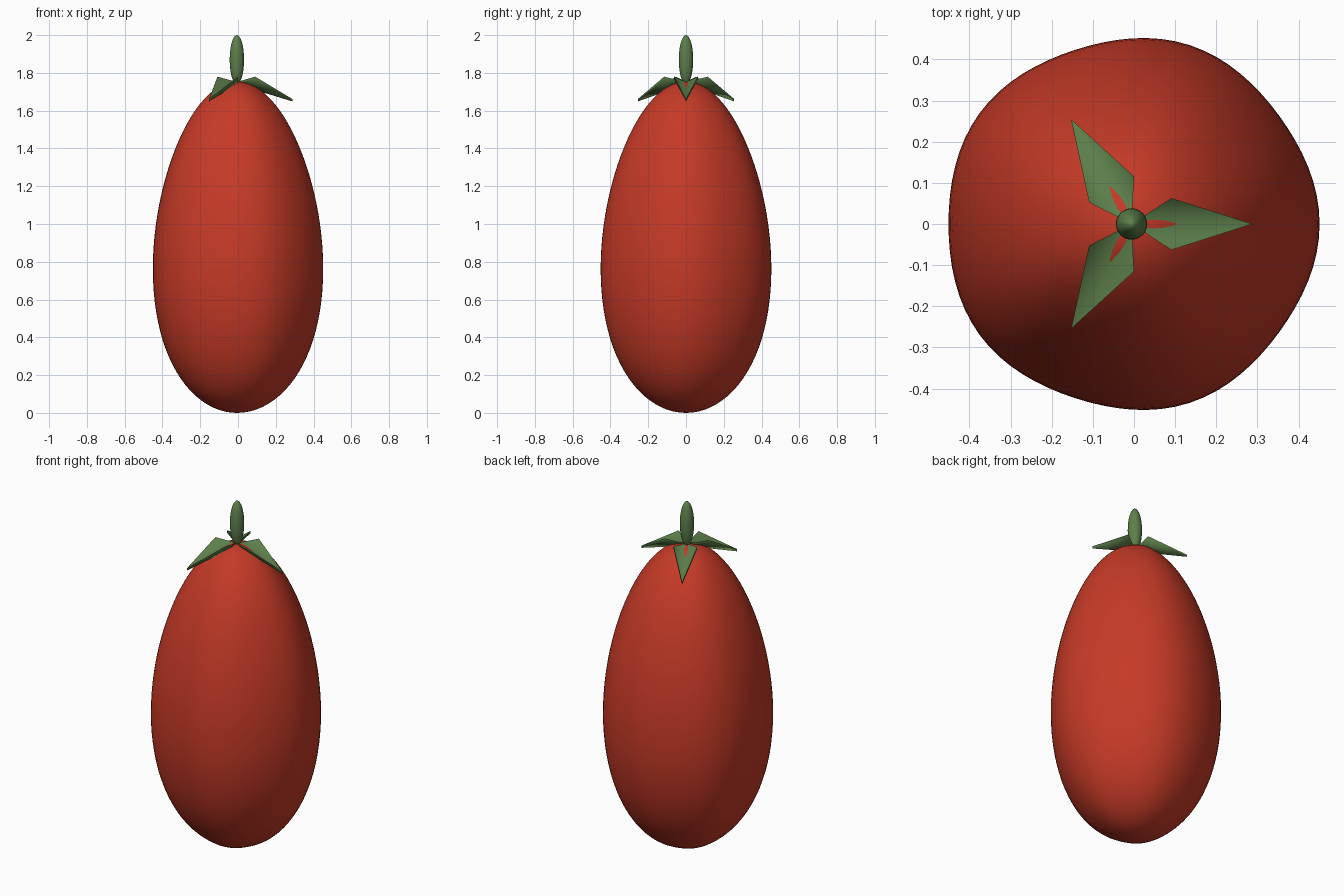
import bpy, bmesh, math

if "Cube" in bpy.data.objects:
    bpy.data.objects.remove(bpy.data.objects["Cube"])

CX = -0.006  # axis of the plant, slightly off the bounding centre


def material(name, rgb):
    m = bpy.data.materials.new(name)
    m.diffuse_color = (*rgb, 1)
    m.use_nodes = True
    m.node_tree.nodes["Principled BSDF"].inputs["Base Color"].default_value = m.diffuse_color
    return m


red = material("tomato red", (0.56, 0.042, 0.02))
green = material("leaf green", (0.11, 0.215, 0.07))


def finish(name, bm, mat):
    bmesh.ops.recalc_face_normals(bm, faces=bm.faces)
    for f in bm.faces:
        f.smooth = True
    me = bpy.data.meshes.new(name)
    bm.to_mesh(me)
    bm.free()
    me.materials.append(mat)
    ob = bpy.data.objects.new(name, me)
    bpy.context.collection.objects.link(ob)
    return ob


# Fruit: sphere tapered to an egg, with five very soft lobes
bm = bmesh.new()
bmesh.ops.create_uvsphere(bm, u_segments=80, v_segments=48, radius=1)
for v in bm.verts:
    x, y, z = v.co
    lobe = 1 + 0.0135 * math.cos(5 * math.atan2(y, x))
    r = 0.447 * (1 - 0.135 * z) * lobe
    v.co = (CX + x * r, y * r, 0.877 + 0.877 * z)
finish("fruit", bm, red)

# Stem: slender ellipsoid
bm = bmesh.new()
bmesh.ops.create_uvsphere(bm, u_segments=32, v_segments=20, radius=1)
for v in bm.verts:
    v.co = (CX + v.co.x * 0.038, v.co.y * 0.038, 1.87 + v.co.z * 0.13)
finish("stem", bm, green)

# Sepals: three thin kite-shaped leaves folded along a lower crease
KITE = [(0, 0, 1.752), (0.097, -0.063, 1.78), (0.294, 0, 1.662), (0.097, 0.063, 1.78)]
for i in range(3):
    a = i * math.tau / 3
    c, s = math.cos(a), math.sin(a)
    bm = bmesh.new()
    rings = []
    for drop in (0, 0.013):
        rings.append([bm.verts.new((CX + x * c - y * s, x * s + y * c, z - drop))
                      for x, y, z in KITE])
    top, low = rings
    for ring in rings:
        bm.faces.new((ring[0], ring[1], ring[2]))
        bm.faces.new((ring[0], ring[2], ring[3]))
    for j in range(4):
        k = (j + 1) % 4
        bm.faces.new((top[j], top[k], low[k], low[j]))
    ob = finish(f"sepal_{i + 1}", bm, green)
    bpy.ops.object.select_all(action="DESELECT")
    ob.select_set(True)
    bpy.context.view_layer.objects.active = ob
    bpy.ops.object.shade_smooth_by_angle(angle=math.radians(95))
